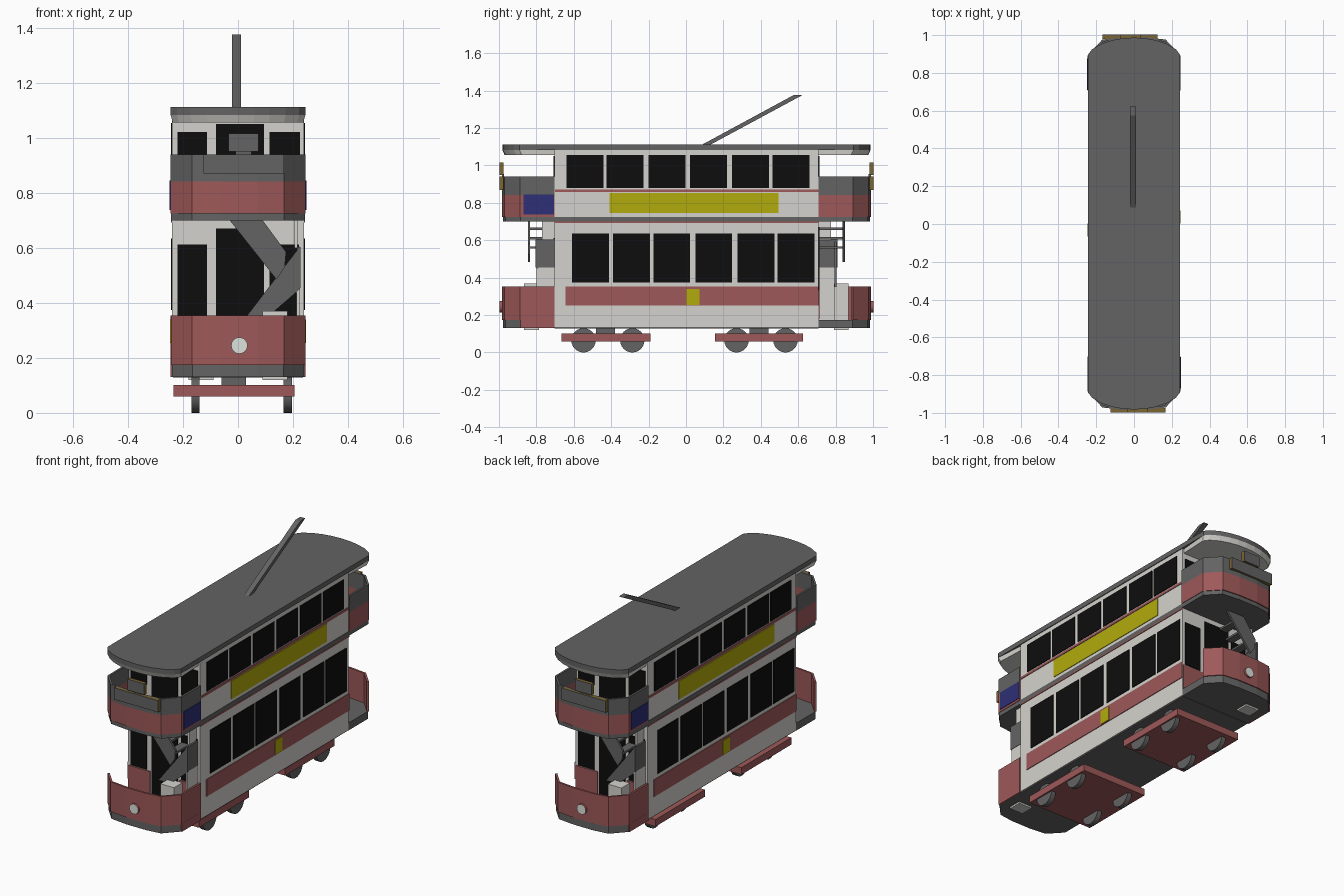
import bpy, bmesh, math
from mathutils import Matrix, Vector

if "Cube" in bpy.data.objects:
    bpy.data.objects.remove(bpy.data.objects["Cube"])

COL = {
    "cream white": (0.66, 0.65, 0.61), "slate grey": (0.125, 0.125, 0.125),
    "dull red": (0.34, 0.098, 0.098), "window black": (0.004, 0.004, 0.004),
    "sign yellow": (0.45, 0.41, 0.004), "deep blue": (0.028, 0.028, 0.18),
    "old brass": (0.20, 0.13, 0.03), "lamp white": (0.72, 0.76, 0.72),
}
MATS = {}
for n, c in COL.items():
    MATS[n] = bpy.data.materials.new(n)
    MATS[n].diffuse_color = (*c, 1)
WHITE, GREY, RED, BLACK, YELLOW, BLUE, BRASS, LAMP = COL
CY = 0.0025          # centre of the half-turn symmetry along y
HALF_TURN = Matrix.Translation((0, 2 * CY, 0)) @ Matrix.Rotation(math.pi, 4, 'Z')


def finish(name, bm, mats, twice=False, recalc=True):
    """Make an object; optionally repeat it turned half round for the other end."""
    if recalc:
        bmesh.ops.recalc_face_normals(bm, faces=bm.faces)
    me = bpy.data.meshes.new(name)
    bm.to_mesh(me)
    bm.free()
    for m in ([mats] if isinstance(mats, str) else mats):
        me.materials.append(MATS[m])
    obs = []
    for i in range(2 if twice else 1):
        ob = bpy.data.objects.new(name + ("_opposite" if i else ""), me)
        bpy.context.collection.objects.link(ob)
        if i:
            ob.matrix_world = HALF_TURN
        obs.append(ob)
    return obs


def add_box(bm, x, y, z):
    size = (x[1] - x[0], y[1] - y[0], z[1] - z[0])
    mid = (sum(x) / 2, sum(y) / 2, sum(z) / 2)
    bmesh.ops.create_cube(bm, size=1, matrix=Matrix.Translation(mid) @ Matrix.Diagonal((*size, 1)))


def boxes(name, mat, items, twice=False):
    bm = bmesh.new()
    for it in items:
        add_box(bm, *it)
    return finish(name, bm, mat, twice)


def prism(name, mat, pts, vec, twice=False):
    """Extrude a flat outline of 3D points along a vector."""
    bm = bmesh.new()
    f = bm.faces.new([bm.verts.new(p) for p in pts])
    r = bmesh.ops.extrude_face_region(bm, geom=[f])
    bmesh.ops.translate(bm, vec=vec, verts=[v for v in r["geom"] if isinstance(v, bmesh.types.BMVert)])
    return finish(name, bm, mat, twice)


def wall(name, mats, path, zs, t=0.012):
    """Thin upright panel along a plan path; one colour for each height band."""
    bm = bmesh.new()
    rows = [[bm.verts.new((x, y, z)) for x, y in path] for z in zs]
    for k in range(len(zs) - 1):
        for i in range(len(path) - 1):
            f = bm.faces.new((rows[k][i], rows[k][i + 1], rows[k + 1][i + 1], rows[k + 1][i]))
            f.material_index = k
    for ob in finish(name, bm, mats, True, recalc=False):
        m = ob.modifiers.new("thickness", 'SOLIDIFY')
        m.thickness, m.offset = t, 0


def disc(bm, r, depth, centre, axis, seg=24):
    rot = Matrix.Rotation(math.pi / 2, 4, axis)
    bmesh.ops.create_cone(bm, cap_ends=True, segments=seg, radius1=r, radius2=r, depth=depth,
                          matrix=Matrix.Translation(centre) @ rot)


W, S = 0.24, 0.705                       # half width, half length of saloons
NOSE = [(-W, -0.885), (-0.165, -0.966), (-0.06, -0.978), (0.07, -0.978), (0.165, -0.966), (W, -0.885)]
F = CY - S                               # front bulkhead position

# saloon bodies
boxes("lower_saloon", WHITE, [((-W, W), (F, CY + S), (0.135, 0.70))])
boxes("upper_saloon", WHITE, [((-W, W), (F, CY + S), (0.72, 1.086))])
boxes("underfloor", GREY, [((-W + 0.004, W - 0.004), (F, CY + S), (0.128, 0.14))])


def side_plates(name, mat, rects, t=0.004):
    boxes(name, mat, [((W, W + t), (y0, y1), (z0, z1)) for y0, y1, z0, z1 in rects], True)


# side windows, belts and signs
LOW = [-0.61, -0.39, -0.175, 0.05, 0.275, 0.49]
UP = [-0.64, -0.425, -0.2, 0.022, 0.247, 0.462]
side_plates("lower_windows", BLACK, [(y, y + 0.197, 0.375, 0.635) for y in LOW])
side_plates("upper_windows", BLACK, [(y, y + 0.198, 0.88, 1.055) for y in UP])
side_plates("lower_red_belt", RED, [(-0.645, 0.708, 0.25, 0.352)])
side_plates("thin_red_line", RED, [(-0.70, 0.708, 0.858, 0.872), (-0.70, 0.708, 0.692, 0.70)])
side_plates("advert_board", YELLOW, [(-0.41, 0.495, 0.745, 0.853)])
side_plates("side_badge", YELLOW, [(0.003, 0.072, 0.255, 0.34)], 0.007)


# bulkhead doors and windows at both ends
def end_plates(name, mat, rects, t=0.005):
    boxes(name, mat, [((x0, x1), (F - t, F), (z0, z1)) for x0, x1, z0, z1 in rects], True)


end_plates("lower_end_glass", BLACK, [(-0.22, -0.113, 0.34, 0.612), (0.115, 0.222, 0.34, 0.612),
                                      (-0.08, 0.094, 0.18, 0.67)])
end_plates("upper_end_glass", BLACK, [(-0.22, -0.113, 0.85, 1.022), (0.115, 0.225, 0.85, 1.022),
                                      (-0.08, 0.094, 0.73, 1.05)])
end_plates("lower_end_panels", RED, [(-0.235, -0.09, 0.18, 0.335), (0.104, 0.235, 0.18, 0.335)])

# upper deck floor with rounded balcony ends
deck = NOSE + [(-x, 2 * CY - y) for x, y in NOSE]
prism("upper_deck_floor", GREY, [(x * 1.012, y, 0.70) for x, y in deck], (0, 0, 0.025))

# end platforms
plat = NOSE + [(W, F), (-W, F)]
prism("platform", GREY, [(x, y, 0.13) for x, y in plat], (0, 0, 0.045), True)

# curved dash panels, open at the entrance side
wall("dash_panel", RED, NOSE + [(W, F)], (0.175, 0.354))
boxes("dash_skirt", RED, [((W - 0.006, W + 0.006), (-0.885, F), (0.13, 0.18))], True)

# balcony fronts with a grey upper band
wall("balcony_front", [RED, GREY], [(-W, F)] + NOSE + [(W, F)], (0.725, 0.842, 0.94))
boxes("blue_balcony_panel", BLUE, [((W + 0.003, W + 0.009), (-0.87, -0.705), (0.738, 0.846))], True)

# destination boards, brass frames with grey faces
boards = [((-0.125, 0.167), (0.87, 0.94)), ((-0.035, 0.075), (0.95, 1.016))]
boxes("board_frame", BRASS, [(x, (-0.994, -0.975), z) for x, z in boards], True)
boxes("board_face", GREY, [(x, (-0.9975, -0.993), z) for x, z in boards], True)
boxes("board_bracket", GREY, [((-0.01, 0.05), (-0.985, -0.972), (0.93, 0.955))], True)

# roof: bowed ends, grey top and a tapered pale underside
bow = [(W * 1.02 * math.sin(a), -0.89 - 0.092 * math.cos(a) ** 1.3)
       for a in [math.radians(d) for d in (-89.9, -65, -45, -28, -14, 0, 14, 28, 45, 65, 89.9)]]
outline = bow + [(-x, 2 * CY - y) for x, y in bow]
prism("roof", GREY, [(x, y, 1.083) for x, y in outline], (0, 0, 0.029))
bm = bmesh.new()
back = [(W - 0.01, F), (-W + 0.01, F)]
lo = [bm.verts.new((x * 0.97, y + 0.012, 1.056)) for x, y in bow] + [bm.verts.new((*p, 1.056)) for p in back]
hi = [bm.verts.new((x, y, 1.083)) for x, y in bow] + [bm.verts.new((*p, 1.083)) for p in back]
n = len(lo)
bm.faces.new(lo)
bm.faces.new(hi)
for i in range(n):
    bm.faces.new((lo[i], lo[(i + 1) % n], hi[(i + 1) % n], hi[i]))
finish("balcony_ceiling", bm, WHITE, True)

# winding stairs: two sloping stringers, an outer side and treads
upper = [(-0.03, 0.70), (0.09, 0.70), (0.175, 0.585), (0.17, 0.53), (0.14, 0.485)]
lower = [(0.225, 0.605), (0.225, 0.45), (0.115, 0.355), (0.03, 0.35)]
prism("upper_stair_stringer", GREY, [(x, -0.845, z) for x, z in upper], (0, 0.012, 0), True)
prism("lower_stair_stringer", GREY, [(x, -0.80, z) for x, z in lower], (0, 0.012, 0), True)
boxes("stair_side", GREY, [((0.215, 0.227), (-0.805, F), (0.455, 0.603))], True)
boxes("stair_side_base", WHITE, [((0.213, 0.225), (-0.80, F), (0.175, 0.455)),
                                 ((0.205, 0.217), (-0.77, F), (0.60, 0.70))], True)
boxes("stair_treads", GREY, [((0.03 + 0.045 * i, 0.08 + 0.045 * i), (-0.835, F), (0.655 - 0.05 * i, 0.667 - 0.05 * i))
                             for i in range(3)], True)
boxes("bottom_step", WHITE, [((0.09, 0.18), (-0.865, -0.785), (0.12, 0.37))], True)

# headlamps
bm = bmesh.new()
disc(bm, 0.03, 0.02, (0.005, -0.987, 0.245), 'X', 16)
for f in bm.faces:
    f.material_index = 0 if abs(f.normal.y) > 0.9 else 1
finish("headlamp", bm, [LAMP, RED], True)

# bogies and wheels
boxes("bogie_frame", RED, [((-0.235, 0.205), y, (0.06, 0.102)) for y in ((-0.665, -0.19), (0.155, 0.625))])
boxes("bogie_pivot", GREY, [((-0.06, 0.03), (y - 0.05, y + 0.05), (0.10, 0.13)) for y in (-0.43, 0.39)])
bm = bmesh.new()
for y in (-0.548, -0.287, 0.27, 0.532):
    for x in (-0.155, 0.181):
        disc(bm, 0.065, 0.03, (x, y, 0.065), 'Y')
for ob in finish("wheels", bm, GREY):
    bpy.context.view_layer.objects.active = ob
    ob.select_set(True)
    bpy.ops.object.shade_smooth_by_angle(angle=math.radians(30))

# trolley pole
prism("trolley_pole", GREY, [(-0.021, 0.08, 1.108), (-0.021, 0.125, 1.108), (-0.021, 0.622, 1.376),
                             (-0.021, 0.575, 1.376)], (0.032, 0, 0))

for m in bpy.data.materials:
    if m.users and not m.is_grease_pencil:
        m.use_nodes = True
        m.node_tree.nodes["Principled BSDF"].inputs["Base Color"].default_value = m.diffuse_color
